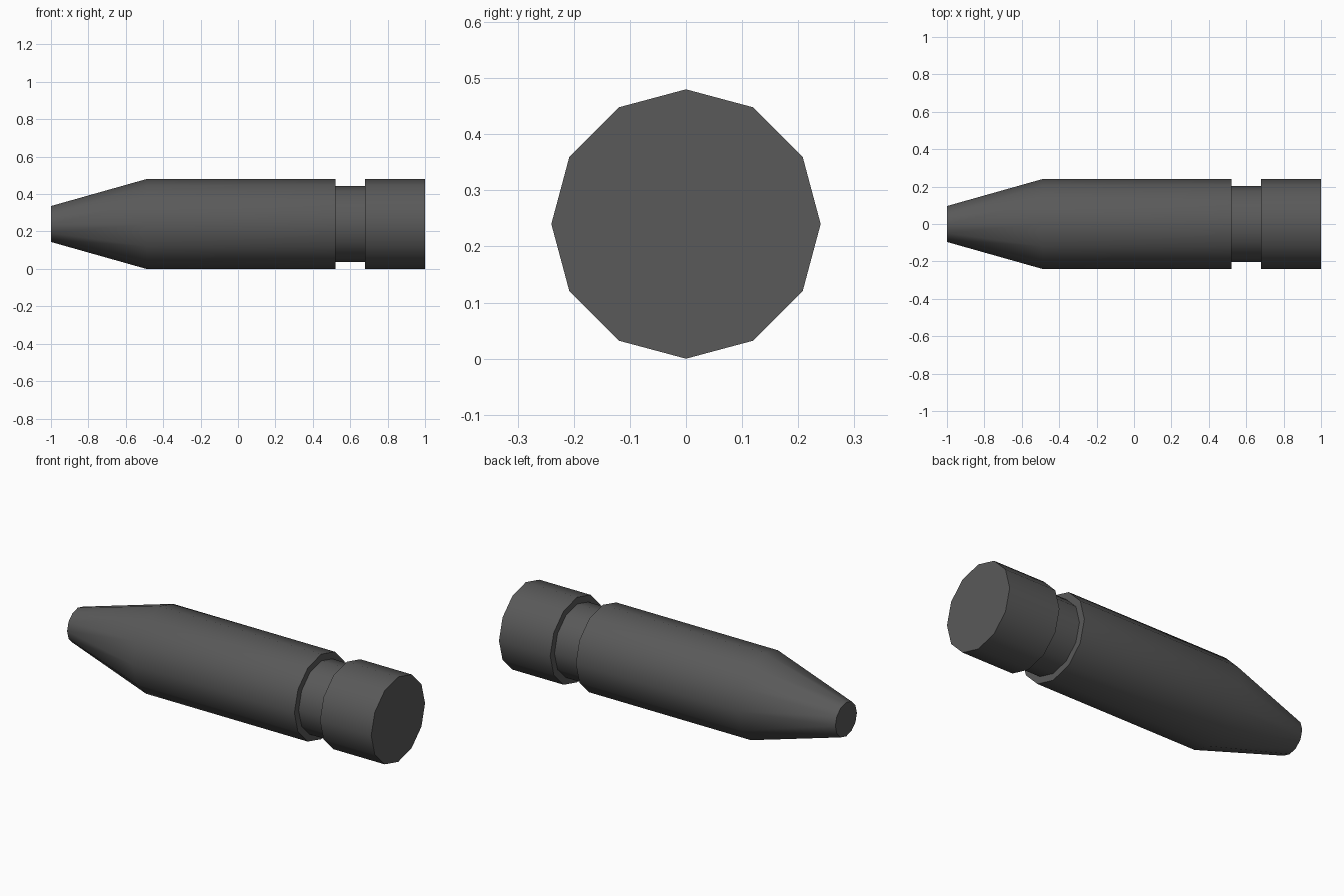
import bpy, bmesh, math

if "Cube" in bpy.data.objects:
    bpy.data.objects.remove(bpy.data.objects["Cube"])

SIDES = 12
CENTRE_Z = 0.24

# (x, radius) outline from narrow tip to flat base, with a groove near the base
PROFILE = [(-1.0, 0.096), (-0.49, 0.24), (0.52, 0.24), (0.52, 0.202),
           (0.68, 0.202), (0.68, 0.24), (1.0, 0.24)]


def lathe_x(name, profile):
    bm = bmesh.new()
    rings = []
    for x, r in profile:
        ring = []
        for i in range(SIDES):
            a = 2 * math.pi * i / SIDES
            ring.append(bm.verts.new((x, r * math.sin(a), CENTRE_Z + r * math.cos(a))))
        rings.append(ring)
    for a, b in zip(rings, rings[1:]):
        for i in range(SIDES):
            j = (i + 1) % SIDES
            bm.faces.new((a[i], a[j], b[j], b[i]))
    # flat end caps
    bm.faces.new(rings[0])
    bm.faces.new(rings[-1])
    bmesh.ops.recalc_face_normals(bm, faces=bm.faces)
    mesh = bpy.data.meshes.new(name)
    bm.to_mesh(mesh)
    bm.free()
    obj = bpy.data.objects.new(name, mesh)
    bpy.context.collection.objects.link(obj)
    return obj


# Tapered body with grooved base
body = lathe_x("tapered_grooved_body", PROFILE)
mat = bpy.data.materials.new("dark_grey")
mat.diffuse_color = (0.1, 0.1, 0.1, 1)
mat.use_nodes = True
mat.node_tree.nodes["Principled BSDF"].inputs["Base Color"].default_value = mat.diffuse_color
body.data.materials.append(mat)

# Smooth sides, sharp steps and caps
bpy.context.view_layer.objects.active = body
body.select_set(True)
bpy.ops.object.shade_smooth_by_angle(angle=math.radians(40))
